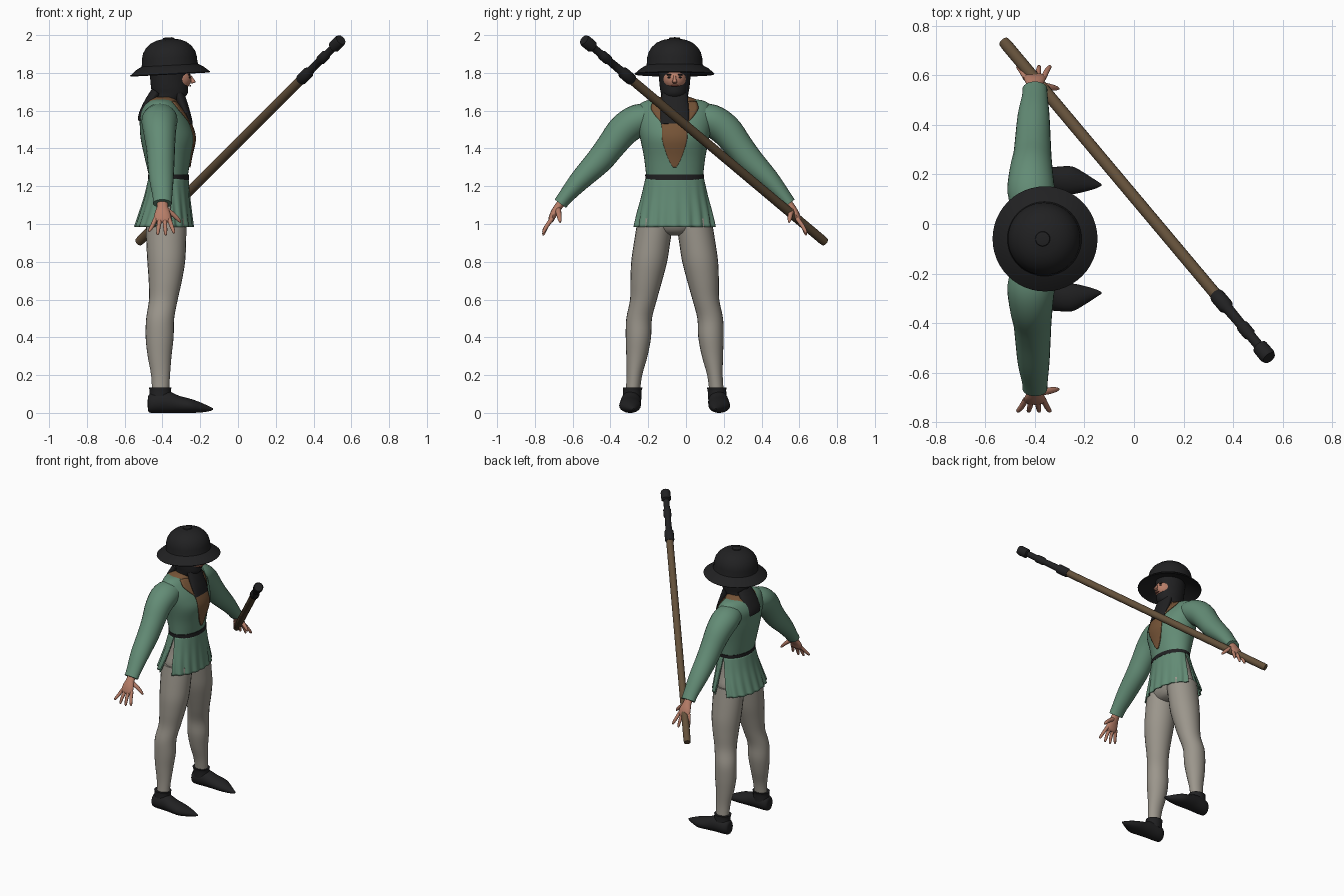
import bpy, bmesh, math
from mathutils import Vector, Matrix

CY = -0.06  # centre line of the figure, which faces +x


def material(name, r, g, b):
    m = bpy.data.materials.new(name)
    m.diffuse_color = (r, g, b, 1)
    return m


GREEN = material("tunic green", 0.125, 0.262, 0.18)
GREY = material("hose grey", 0.33, 0.305, 0.262)
BLACK = material("dark iron", 0.015, 0.015, 0.016)
WOOD = material("staff wood", 0.125, 0.08, 0.042)
BROWN = material("undershirt brown", 0.18, 0.088, 0.038)
SKIN = material("skin", 0.48, 0.21, 0.14)
LIP = material("lips", 0.25, 0.07, 0.05)


def finish(name, bm, mat, angle=45):
    bmesh.ops.recalc_face_normals(bm, faces=bm.faces)
    me = bpy.data.meshes.new(name)
    bm.to_mesh(me)
    bm.free()
    me.materials.append(mat)
    ob = bpy.data.objects.new(name, me)
    bpy.context.collection.objects.link(ob)
    bpy.ops.object.select_all(action='DESELECT')
    ob.select_set(True)
    bpy.context.view_layer.objects.active = ob
    bpy.ops.object.shade_smooth_by_angle(angle=math.radians(angle))
    return ob


def smooth_rows(rows, k):
    """Catmull-Rom resampling of profile rows."""
    out = []
    for i in range(len(rows) - 1):
        p0, p1, p2, p3 = (rows[max(i - 1, 0)], rows[i], rows[i + 1], rows[min(i + 2, len(rows) - 1)])
        for j in range(k):
            t = j / k
            out.append([0.5 * (2 * b + (c - a) * t + (2 * a - 5 * b + 4 * c - d) * t * t
                               + (3 * b - a - 3 * c + d) * t ** 3) for a, b, c, d in zip(p0, p1, p2, p3)])
    return out + [list(rows[-1])]


def loft(name, rows, mat, mode='z', n=24, k=4, angle=45):
    """Rows are x, y, z, radius A, radius B; mode sets how rings are turned."""
    rows = smooth_rows(rows, k)
    bm = bmesh.new()
    rings = []
    for i, r in enumerate(rows):
        c = Vector(r[:3])
        if mode == 'z':
            a, b = Vector((1, 0, 0)), Vector((0, 1, 0))
        elif mode == 'x':
            a, b = Vector((0, 1, 0)), Vector((0, 0, 1))
        else:
            t = Vector(rows[min(i + 1, len(rows) - 1)][:3]) - Vector(rows[max(i - 1, 0)][:3])
            ref = Vector((0, 1, 0)) if mode == 'path_y' else Vector((1, 0, 0))
            b = t.cross(ref).normalized()
            a = b.cross(t).normalized()
        rings.append([bm.verts.new(c + a * r[3] * math.cos(2 * math.pi * j / n)
                                   + b * r[4] * math.sin(2 * math.pi * j / n)) for j in range(n)])
    for p, q in zip(rings, rings[1:]):
        for j in range(n):
            bm.faces.new((p[j], p[(j + 1) % n], q[(j + 1) % n], q[j]))
    bm.faces.new(rings[0])
    bm.faces.new(rings[-1])
    return finish(name, bm, mat, angle)


def sheet(name, rows, mat, thickness):
    """Thin surface through a grid of points."""
    bm = bmesh.new()
    g = [[bm.verts.new(p) for p in r] for r in rows]
    for p, q in zip(g, g[1:]):
        for j in range(len(p) - 1):
            bm.faces.new((p[j], p[j + 1], q[j + 1], q[j]))
    ob = finish(name, bm, mat)
    mod = ob.modifiers.new("thickness", 'SOLIDIFY')
    mod.thickness = thickness
    mod.offset = 0
    return ob


def ball(name, c, r, mat):
    bm = bmesh.new()
    bmesh.ops.create_uvsphere(bm, u_segments=24, v_segments=14, radius=1,
                              matrix=Matrix.Translation(c) @ Matrix.Diagonal((*r, 1)))
    return finish(name, bm, mat)


# Tunic body
torso = [(-.368, CY, 1.24, .100, .149), (-.372, CY, 1.35, .122, .162), (-.372, CY, 1.45, .143, .182),
         (-.383, CY, 1.52, .137, .197), (-.398, CY, 1.58, .122, .202), (-.405, CY, 1.63, .092, .188),
         (-.405, CY, 1.655, .062, .145), (-.405, CY, 1.66, .03, .08)]
loft("tunic_body", torso, GREEN, n=40)
fine = smooth_rows(torso, 8)


def torso_front(y, z):
    for p, q in zip(fine, fine[1:]):
        if p[2] <= z <= q[2]:
            t = (z - p[2]) / (q[2] - p[2])
            x, rx, ry = (p[i] + (q[i] - p[i]) * t for i in (0, 3, 4))
            return x + rx * math.sqrt(max(0, 1 - ((y - CY) / ry) ** 2))


# Undershirt showing at the open neck
neck = smooth_rows([(1.30, .008), (1.33, .026), (1.38, .046), (1.45, .066), (1.53, .070),
                    (1.57, .100), (1.61, .125), (1.648, .115)], 3)
sheet("undershirt_front", [[(torso_front(CY + w * u / 8, z) + .004, CY + w * u / 8, z)
                            for u in range(-8, 9)] for z, w in neck], BROWN, .006)
loft("undershirt_collar", [(-.405, CY, 1.63, .095, .13), (-.40, CY, 1.655, .082, .122),
                           (-.395, CY, 1.672, .06, .08)], BROWN, n=32)

# Skirt panels, pleated, with a slit at each side
skirt = smooth_rows([(1.245, -.368, .102, .150, 89), (1.15, -.375, .116, .172, 82),
                     (1.06, -.384, .134, .198, 77), (.985, -.392, .150, .219, 72)], 4)
for label, sgn in (("front", 1), ("back", -1)):
    grid = []
    for i, (z, cx, rx, ry, half) in enumerate(skirt):
        row = []
        for j in range(-24, 25):
            a = math.radians(half) * j / 24
            f = 1 + .035 * i / 12 * math.cos(j * math.pi / 3)
            row.append((cx + sgn * rx * f * math.cos(a), CY + ry * f * math.sin(a), z))
        grid.append(row)
    sheet("skirt_" + label, grid, GREEN, .008)

# Belt and hips
loft("belt", [(-.368, CY, 1.234, .108, .155), (-.368, CY, 1.262, .108, .156)], BLACK, n=40, k=1)
loft("hips", [(-.368, CY, 1.24, .092, .14), (-.375, CY, 1.12, .105, .165), (-.38, CY, 1.02, .112, .185),
              (-.38, CY, .96, .085, .12), (-.38, CY, .94, .04, .05)], GREY, n=32)

arm = [(-.405, .10, 1.565, .08, .07), (-.415, .19, 1.55, .095, .085), (-.415, .27, 1.497, .088, .085),
       (-.410, .34, 1.41, .077, .076), (-.408, .40, 1.335, .072, .071), (-.405, .50, 1.233, .064, .056),
       (-.40, .575, 1.147, .052, .041), (-.40, .605, 1.108, .050, .037)]
leg = [(-.38, .10, 1.03, .108, .095), (-.38, .12, .90, .105, .096), (-.38, .135, .80, .10, .095),
       (-.385, .15, .70, .088, .084), (-.395, .165, .60, .076, .071), (-.412, .188, .50, .074, .068),
       (-.415, .192, .40, .074, .067), (-.415, .20, .30, .063, .056), (-.41, .213, .20, .050, .041),
       (-.41, .222, .11, .045, .038)]
shoe = [(-.478, .23, .05, .015, .018), (-.472, .23, .05, .038, .046), (-.44, .23, .055, .052, .055),
        (-.37, .232, .057, .054, .057), (-.31, .235, .045, .056, .045), (-.25, .236, .037, .056, .037),
        (-.20, .228, .029, .038, .027), (-.155, .22, .022, .017, .014), (-.132, .218, .02, .004, .004)]
cuff = [(-.412, .226, .07, .058, .05), (-.412, .224, .115, .056, .049), (-.412, .222, .135, .06, .052)]
palm = [(-.40, .590, 1.125, .030, .022), (-.40, .617, 1.09, .030, .021), (-.40, .640, 1.055, .042, .019),
        (-.40, .655, 1.02, .044, .015), (-.40, .658, 1.008, .03, .008)]

# Limbs, mirrored to both sides
for side, s in (("right", -1), ("left", 1)):
    def m(rows):
        return [(r[0], CY + s * r[1], *r[2:]) for r in rows]
    loft(side + "_sleeve", m(arm), GREEN, 'path')
    loft(side + "_leg", m(leg), GREY)
    loft(side + "_shoe", m(shoe), BLACK, 'x')
    loft(side + "_ankle_cuff", m(cuff), BLACK)
    loft(side + "_palm", m(palm), SKIN, 'path', n=16)
    for i, (x0, x1, tip) in enumerate(((-.436, -.468, .958), (-.413, -.425, .942),
                                       (-.389, -.383, .940), (-.366, -.340, .950))):
        xm = x0 + (x1 - x0) * .55
        loft(f"{side}_finger_{i + 1}", m([(x0, .648, 1.03, .012, .012), (xm, .677, .99, .011, .011),
                                          (x1, .694, tip + .008, .008, .008), (x1, .695, tip, .003, .003)]),
             SKIN, 'path', n=10, k=2)
    loft(side + "_thumb", m([(-.385, .618, 1.08, .016, .014), (-.345, .613, 1.052, .014, .013),
                             (-.315, .608, 1.022, .010, .010), (-.303, .606, 1.008, .003, .004)]),
         SKIN, 'path_y', n=10, k=2)

# Hood with tails lying on chest and back
loft("hood", [(-.395, CY, 1.60, .105, .085), (-.385, CY, 1.645, .078, .070), (-.362, CY, 1.685, .092, .072),
              (-.362, CY, 1.72, .098, .078), (-.365, CY, 1.77, .100, .083), (-.365, CY, 1.84, .105, .09)],
     BLACK, n=32)
loft("hood_front_tail", [(-.315, CY, 1.69, .068, .03), (-.298, CY, 1.64, .072, .03),
                         (-.272, CY, 1.58, .076, .022), (-.252, CY, 1.528, .073, .014)], BLACK, 'path_y')
loft("hood_back_tail", [(-.43, CY, 1.70, .068, .03), (-.470, CY, 1.64, .076, .028),
                        (-.506, CY, 1.58, .07, .020), (-.518, CY, 1.545, .055, .012)], BLACK, 'path_y')

# Face
ball("face", (-.33, CY, 1.768), (.084, .066, .066), SKIN)
loft("nose", [(-.252, CY, 1.785, .006, .006), (-.242, CY, 1.765, .010, .009),
              (-.236, CY, 1.752, .012, .013), (-.246, CY, 1.744, .006, .008)], SKIN, n=12)
ball("mouth", (-.253, CY, 1.732), (.005, .022, .004), LIP)
for side, s in (("right", -1), ("left", 1)):
    ball(side + "_eye", (-.257, CY + s * .026, 1.776), (.005, .012, .005), BLACK)
    ball(side + "_brow", (-.259, CY + s * .028, 1.790), (.006, .017, .004), BLACK)

# Brimmed helmet, tipped slightly back
hat_profile = [(.05, .035), (.13, .012), (.208, -.027), (.212, -.022), (.18, .005), (.150, .022), (.147, .035),
               (.146, .062), (.138, .092), (.122, .118), (.095, .142), (.062, .156), (.030, .162),
               (.028, .168), (.018, .170), (.002, .170)]
hat = loft("helmet", [(0, 0, z, r, r) for r, z in hat_profile], BLACK, n=48, k=1)
hat.location = (-.36, CY, 1.818)
hat.rotation_euler = (0, math.radians(-3), 0)

# Staff with metal head
A, B = Vector((-.525, .735, .905)), Vector((.545, -.54, 1.975))


def staff_part(name, spans, mat):
    loft(name, [(*A.lerp(B, t), r, r) for t, r in spans], mat, 'path', n=16, k=1)


staff_part("staff_shaft", [(0, .022), (.01, .024), (.80, .024), (.82, .02)], WOOD)
staff_part("staff_socket", [(.80, .027), (.805, .031), (.838, .031), (.845, .022), (.895, .020), (.90, .026),
                            (.925, .026), (.93, .020), (.962, .020), (.966, .032), (.993, .033), (1, .028)], BLACK)
